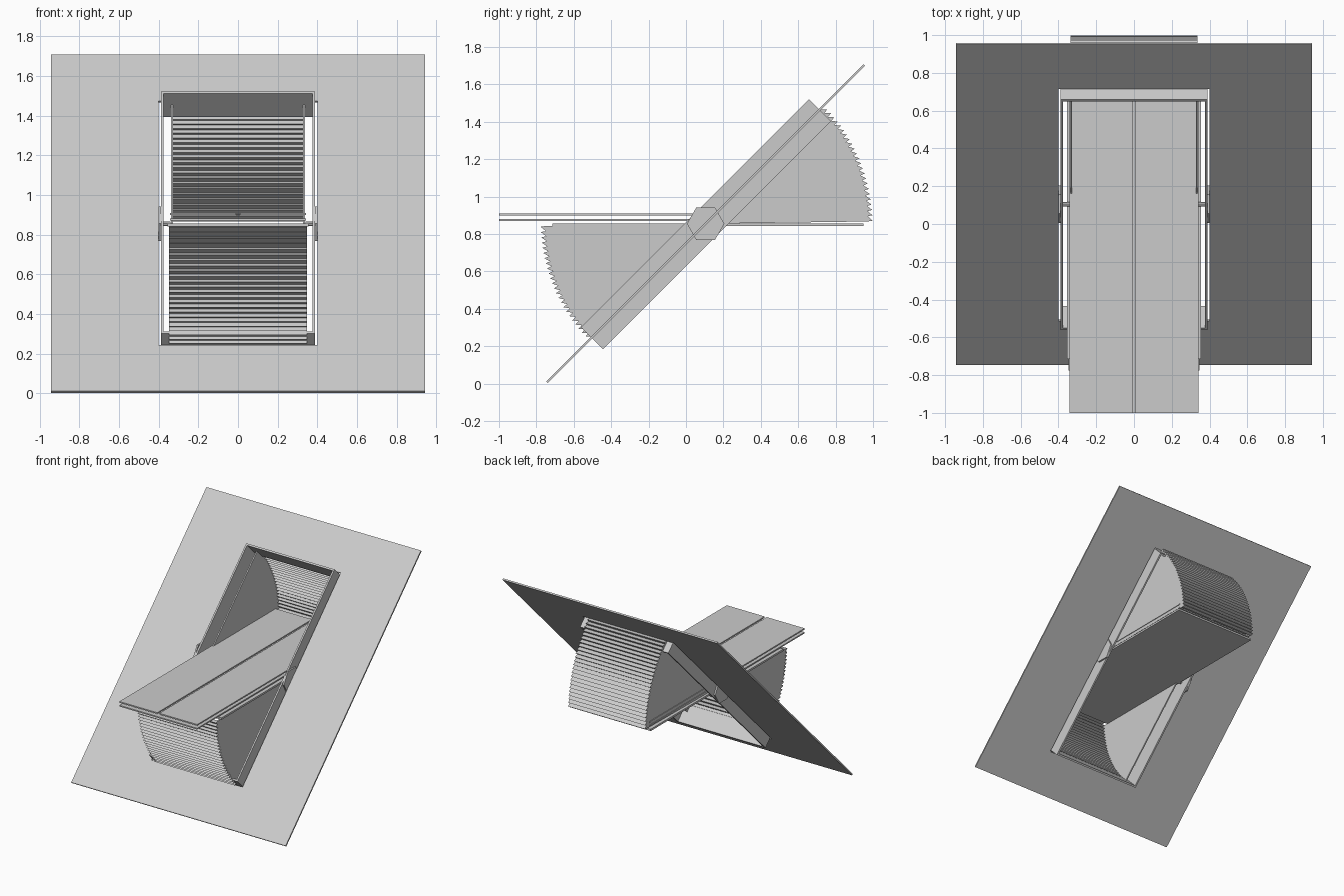
import bpy, bmesh
from math import cos, sin, pi, radians
from mathutils import Matrix, Vector

if "Cube" in bpy.data.objects:
    bpy.data.objects.remove(bpy.data.objects["Cube"])

PIVOT = Vector((0, 0.105, 0.855))
TILT = Matrix.Translation(PIVOT) @ Matrix.Rotation(radians(45), 4, 'X')


def finish(name, bm, matrix=None):
    bmesh.ops.recalc_face_normals(bm, faces=bm.faces)
    if matrix is not None:
        bm.transform(matrix)
    me = bpy.data.meshes.new(name)
    bm.to_mesh(me)
    bm.free()
    ob = bpy.data.objects.new(name, me)
    bpy.context.collection.objects.link(ob)
    return ob


def box(name, x0, x1, y0, y1, z0, z1):
    bm = bmesh.new()
    size = Matrix.Diagonal((x1 - x0, y1 - y0, z1 - z0, 1))
    mid = Matrix.Translation(((x0 + x1) / 2, (y0 + y1) / 2, (z0 + z1) / 2))
    bmesh.ops.create_cube(bm, size=1, matrix=mid @ size)
    return finish(name, bm)


def ring(name, outer, inner, n0, n1):
    """Rectangular slab with a rectangular opening, lying in the roof slope."""
    bm = bmesh.new()
    signs = [(-1, -1), (1, -1), (1, 1), (-1, 1)]
    loops = [[bm.verts.new((sx * h[0], sy * h[1], n)) for sx, sy in signs]
             for h, n in ((outer, n0), (outer, n1), (inner, n1), (inner, n0))]
    for a in range(4):
        p, q = loops[a], loops[(a + 1) % 4]
        for i in range(4):
            j = (i + 1) % 4
            bm.faces.new((p[i], p[j], q[j], q[i]))
    return finish(name, bm, TILT)


def prism(name, pts, x0, x1):
    """Extrude a closed y-z outline (relative to the pivot) along x."""
    bm = bmesh.new()
    a = [bm.verts.new((x0, y, z)) for y, z in pts]
    b = [bm.verts.new((x1, y, z)) for y, z in pts]
    bm.faces.new(a)
    bm.faces.new(b)
    for i in range(len(pts)):
        j = (i + 1) % len(pts)
        bm.faces.new((a[i], a[j], b[j], b[i]))
    return finish(name, bm, Matrix.Translation(PIVOT))


def sawtooth(valley, tip, side, count=24):
    """Saw-toothed 45 degree arc; side=-1 turns it half a turn about the pivot."""
    pts, step = [], radians(44) / count
    for i in range(count):
        a = radians(0.8) + i * step
        for r, t in ((valley, a), (tip, a + step * 0.15)):
            pts.append((side * r * cos(t), side * r * sin(t)))
    end = radians(44.8)
    pts.append((side * valley * cos(end), side * valley * sin(end)))
    return pts


# Sloping roof sheet and the lining of its opening
ring("roof_sheet", (0.942, 1.2), (0.40, 0.87), -0.006, 0.006)
ring("opening_frame", (0.388, 0.862), (0.375, 0.848), -0.086, 0.08)

# Folded end covers with their fan-shaped side walls
for label, side, half, valley, tip in (("upper", 1, 0.337, 0.868, 0.893),
                                       ("lower", -1, 0.347, 0.855, 0.882)):
    arc = sawtooth(valley, tip, side)
    inner = sawtooth(valley - 0.006, tip - 0.006, side)
    prism(label + "_folded_cover", arc + inner[::-1], -half, half)
    for s, hand in ((-1, "left"), (1, "right")):
        prism(f"{label}_{hand}_fan_wall", [(0, 0)] + arc, s * half, s * (half - 0.01))

# Tilting sash: base plate and double pane, the top pane split along the middle
box("sash_base", -0.355, 0.355, -0.715, 0.95, 0.842, 0.857)
box("lower_pane", -0.342, 0.342, -1.0, 0.94, 0.87, 0.88)
for s, hand in ((-1, "left"), (1, "right")):
    x0, x1 = sorted((s * 0.009, s * 0.342))
    box(f"{hand}_upper_pane", x0, x1, -1.0, 0.94, 0.9, 0.91)

# Hexagonal pivot plates and pins
hexagon = [(0.1 * cos(i * pi / 3), 0.1 * sin(i * pi / 3)) for i in range(6)]
pin = [(0.012 * cos(i * pi / 4), 0.012 * sin(i * pi / 4)) for i in range(8)]
for s, hand in ((-1, "left"), (1, "right")):
    prism(f"{hand}_pivot_plate", hexagon, s * 0.388, s * 0.4)
    prism(f"{hand}_pivot_pin", pin, s * 0.34, s * 0.39)
